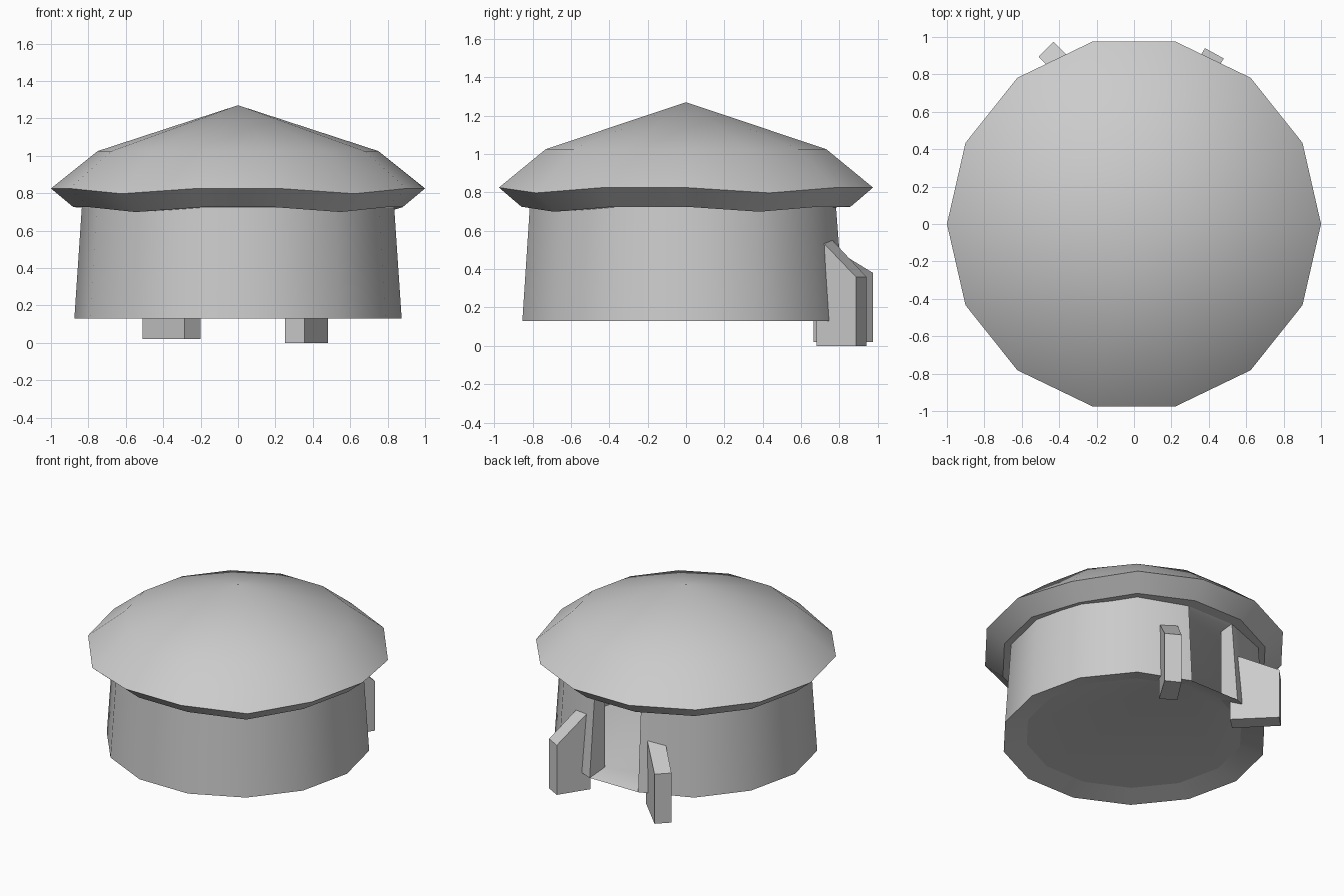
import bpy, bmesh, math

if "Cube" in bpy.data.objects:
    bpy.data.objects.remove(bpy.data.objects["Cube"])

SIDES = 14
DIPPED = (1, 9, 12)      # eave corners that sag slightly
DOOR = 3                 # wall segment left open (faces the back)


def finish(name, bm, smooth=True):
    bmesh.ops.recalc_face_normals(bm, faces=bm.faces[:])
    mesh = bpy.data.meshes.new(name)
    bm.to_mesh(mesh)
    bm.free()
    obj = bpy.data.objects.new(name, mesh)
    bpy.context.collection.objects.link(obj)
    if smooth:
        bpy.ops.object.select_all(action='DESELECT')
        obj.select_set(True)
        bpy.context.view_layer.objects.active = obj
        bpy.ops.object.shade_smooth_by_angle(angle=math.radians(30))
    return obj


def ring(bm, r, z, dip=0.0, door_inset=1.0):
    verts = []
    for k in range(SIDES):
        a = 2 * math.pi * k / SIDES
        s = door_inset if k in (DOOR, DOOR + 1) else 1.0
        verts.append(bm.verts.new((r * math.cos(a), r * math.sin(a) * s,
                                   z - (dip if k in DIPPED else 0))))
    return verts


def loft(bm, a, b, skip=()):
    for k in range(SIDES):
        if k not in skip:
            n = (k + 1) % SIDES
            bm.faces.new((a[k], a[n], b[n], b[k]))


# Roof: shallow cone, steeper skirt, undercut eave and soffit
bm = bmesh.new()
apex = bm.verts.new((0, 0, 1.27))
mid = ring(bm, 0.75, 1.025)
rim = ring(bm, 1.0, 0.825, 0.028)
eave = ring(bm, 0.88, 0.725, 0.026)
soffit = ring(bm, 0.80, 0.722)
for k in range(SIDES):
    bm.faces.new((apex, mid[k], mid[(k + 1) % SIDES]))
loft(bm, mid, rim)
loft(bm, rim, eave)
loft(bm, eave, soffit)
finish("roof", bm)

# Thick tapered wall with open doorway, floor and ceiling
bm = bmesh.new()
out_low = ring(bm, 0.875, 0.13, door_inset=0.97)
out_top = ring(bm, 0.835, 0.725, door_inset=0.96)
in_top = ring(bm, 0.72, 0.69)
in_low = ring(bm, 0.72, 0.17)
loft(bm, out_low, out_top, skip=(DOOR,))
loft(bm, out_top, in_top)
loft(bm, in_top, in_low, skip=(DOOR,))
loft(bm, in_low, out_low)
for k in (DOOR, DOOR + 1):   # door jambs
    bm.faces.new((out_low[k], out_top[k], in_top[k], in_low[k]))
bm.faces.new(in_low)
bm.faces.new(in_top)
finish("wall", bm)


# Sloped slabs flanking the doorway: two outer corners, then two inner corners
def slab(name, corners, base, z_outer, z_inner):
    bm = bmesh.new()
    tops = (z_outer, z_outer, z_inner, z_inner)
    low = [bm.verts.new((x, y, base)) for x, y in corners]
    top = [bm.verts.new((x, y, z)) for (x, y), z in zip(corners, tops)]
    bm.faces.new(low)
    bm.faces.new(top)
    for i in range(4):
        j = (i + 1) % 4
        bm.faces.new((low[i], low[j], top[j], top[i]))
    finish(name, bm, smooth=False)


slab("door_slab_right", [(0.38, 0.94), (0.48, 0.885), (0.355, 0.68), (0.25, 0.74)],
     0.0, 0.36, 0.575)
slab("door_slab_left", [(-0.51, 0.895), (-0.43, 0.975), (-0.2, 0.745), (-0.285, 0.665)],
     0.02, 0.38, 0.52)
